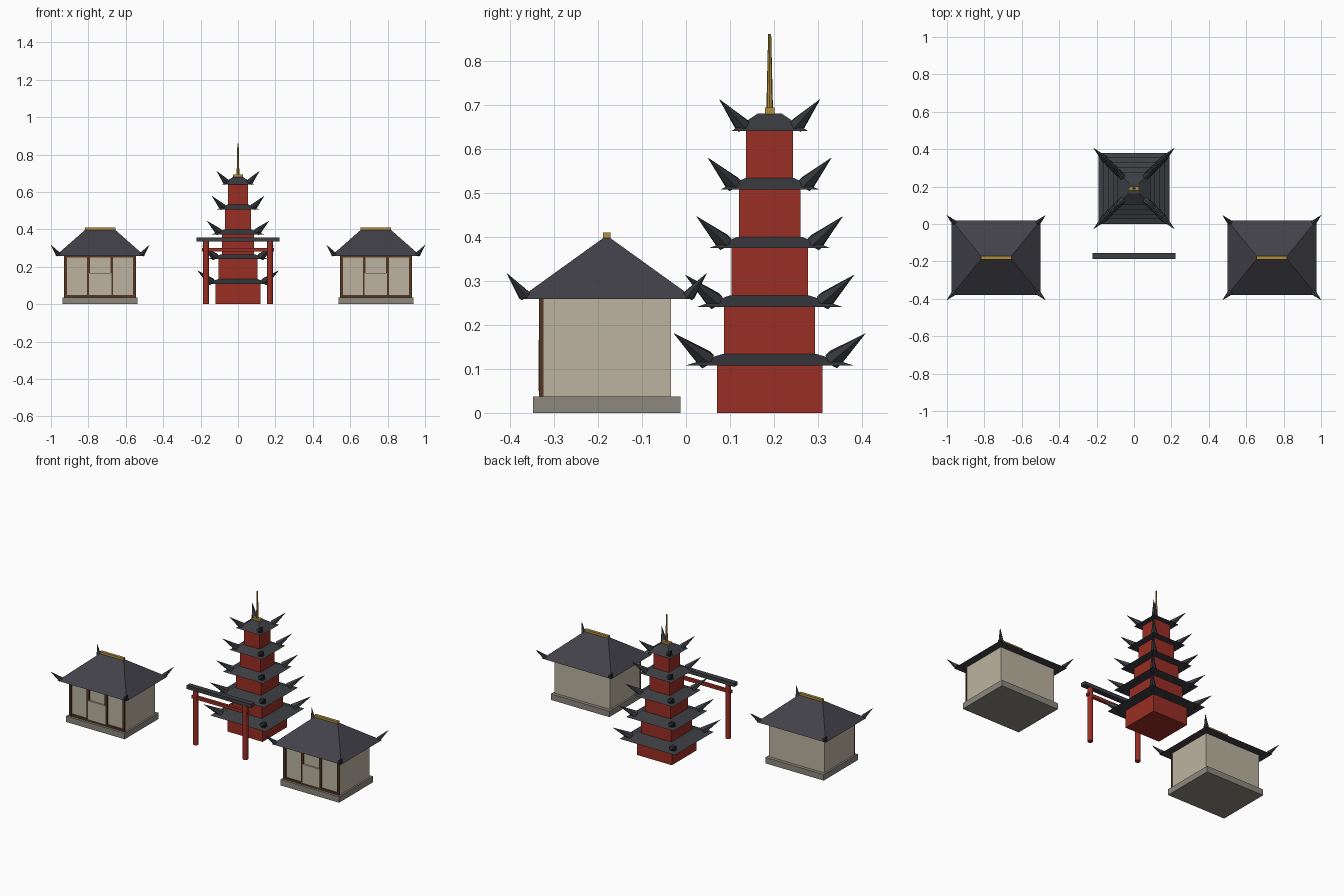
import bpy, bmesh
from math import radians
from mathutils import Vector, Matrix

cube = bpy.data.objects.get("Cube")
if cube:
    bpy.data.objects.remove(cube, do_unlink=True)


def linear(c):
    c /= 255
    return c / 12.92 if c < 0.04 else ((c + 0.055) / 1.055) ** 2.4


def material(name, r, g, b):
    m = bpy.data.materials.new(name)
    col = (linear(r), linear(g), linear(b), 1)
    m.diffuse_color = col
    m.use_nodes = True
    m.node_tree.nodes["Principled BSDF"].inputs["Base Color"].default_value = col
    return m


red = material("red_lacquer", 154, 46, 36)
wall = material("plaster", 188, 180, 160)
slate = material("house_tile", 66, 65, 73)
tile = material("tower_tile", 60, 62, 66)
gold = material("gold", 176, 142, 62)
stone = material("stone", 140, 136, 126)
wood = material("dark_wood", 84, 54, 34)


def finish(name, bm, mat):
    bmesh.ops.recalc_face_normals(bm, faces=bm.faces)
    mesh = bpy.data.meshes.new(name)
    bm.to_mesh(mesh)
    bm.free()
    mesh.materials.append(mat)
    ob = bpy.data.objects.new(name, mesh)
    bpy.context.collection.objects.link(ob)
    return ob


def frustum(name, x, y, z0, z1, bottom, top, mat):
    """Box-like solid with separate half sizes at the bottom and the top."""
    bm = bmesh.new()
    bmesh.ops.create_cube(bm, size=2)
    for v in bm.verts:
        hx, hy = top if v.co.z > 0 else bottom
        v.co = (x + v.co.x * hx, y + v.co.y * hy, z1 if v.co.z > 0 else z0)
    return finish(name, bm, mat)


def box(name, x, y, z0, z1, hx, hy, mat):
    return frustum(name, x, y, z0, z1, (hx, hy), (hx, hy), mat)


def rod(name, a, b, r0, r1, sides, mat):
    """Tapered rod from point a to point b."""
    a, b = Vector(a), Vector(b)
    d = b - a
    bm = bmesh.new()
    bmesh.ops.create_cone(bm, cap_ends=True, segments=sides, radius1=r0,
                          radius2=r1, depth=d.length)
    turn = d.to_track_quat('Z', 'Y').to_matrix().to_4x4()
    bmesh.ops.transform(bm, verts=bm.verts,
                        matrix=Matrix.Translation((a + b) / 2) @ turn)
    return finish(name, bm, mat)


def corner_horns(name, x, y, tip, tip_z, reach, drop, r, mat):
    """Upswept spikes on the four corners of a roof."""
    for sx in (-1, 1):
        for sy in (-1, 1):
            a = (x + sx * (tip[0] - reach), y + sy * (tip[1] - reach), tip_z - drop)
            b = (x + sx * tip[0], y + sy * tip[1], tip_z)
            rod(name, a, b, r, 0.0005, 6, mat)


# Tower: five shrinking storeys, each with a flared roof
TY = 0.19
for i in range(5):
    base = 0.133 * i
    half = 0.12 - 0.0167 * i
    eave = 0.19 - 0.0257 * i
    last = i == 4
    crown = 0.027 if last else half - 0.014
    box("tower_storey", 0, TY, base, base + 0.112, half, half, red)
    frustum("tower_roof", 0, TY, base + 0.108, base + (0.148 if last else 0.134),
            (eave, eave), (crown, crown), tile)
    corner_horns("tower_roof_horn", 0, TY, (eave + 0.027, eave + 0.027),
                 base + 0.18, 0.072 - 0.005 * i, 0.059, 0.023 - 0.001 * i, tile)
box("spire_base", 0, TY, 0.677, 0.694, 0.028, 0.0105, gold)
rod("spire", (0, TY, 0.69), (0, TY, 0.86), 0.0075, 0.0035, 8, gold)

# Two matching houses
HY = -0.18
for x in (-0.737, 0.737):
    box("house_platform", x, HY, 0, 0.037, 0.201, 0.167, stone)
    box("house_walls", x, HY, 0.037, 0.262, 0.19, 0.146, wall)
    frustum("house_roof", x, HY, 0.259, 0.4, (0.238, 0.2), (0.078, 0.004), slate)
    corner_horns("house_roof_horn", x, HY, (0.264, 0.227), 0.317, 0.04, 0.05,
                 0.015, tile)
    box("roof_ridge", x, HY, 0.395, 0.41, 0.081, 0.009, gold)
    # Timber frame and door on the front
    for dx in (-0.184, -0.062, 0.062, 0.184):
        box("front_post", x + dx, -0.329, 0.037, 0.26, 0.008, 0.005, wood)
    box("front_sill", x, -0.329, 0.037, 0.05, 0.19, 0.004, wood)
    box("front_header", x, -0.329, 0.25, 0.26, 0.19, 0.004, wood)
    box("door", x, -0.331, 0.05, 0.166, 0.06, 0.0045, wall)

# Gateway
GY = -0.171
for sx in (-1, 1):
    leg = rod("gate_post", (sx * 0.171, GY, 0), (sx * 0.171, GY, 0.34),
              0.016, 0.016, 12, red)
box("gate_tie_beam", 0, GY, 0.283, 0.302, 0.193, 0.009, red)
box("gate_top_beam", 0, GY, 0.336, 0.358, 0.223, 0.016, tile)
